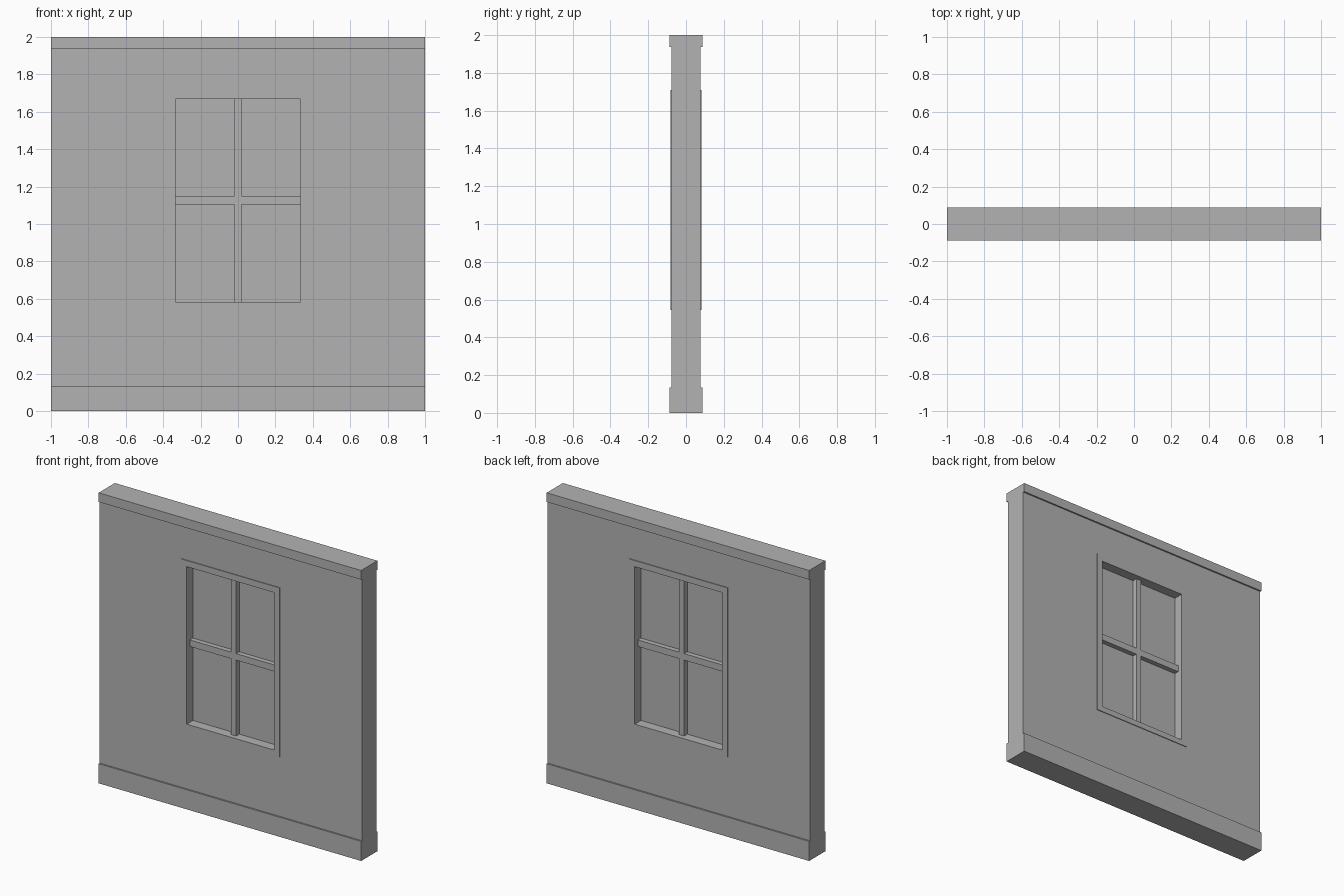
import bpy

if "Cube" in bpy.data.objects:
    bpy.data.objects.remove(bpy.data.objects["Cube"])

grey = bpy.data.materials.new("wall grey")
grey.use_nodes = True
colour = (0.45, 0.45, 0.45, 1)
grey.diffuse_color = colour
grey.node_tree.nodes["Principled BSDF"].inputs["Base Color"].default_value = colour


def box(name, x0, x1, z0, z1, half_depth):
    """Box centred on y = 0, given its x and z limits."""
    bpy.ops.mesh.primitive_cube_add(size=1, location=((x0 + x1) / 2, 0, (z0 + z1) / 2))
    ob = bpy.context.object
    ob.name = name
    ob.scale = (x1 - x0, 2 * half_depth, z1 - z0)
    bpy.ops.object.transform_apply(location=False, rotation=False, scale=True)
    ob.data.materials.append(grey)
    return ob


# Opening limits, wall limits
OX, OZ0, OZ1 = 0.333, 0.583, 1.667
BASE, CORNICE = 0.135, 1.937
WALL, FRAME, TRIM = 0.077, 0.082, 0.088


def cut_opening(ob):
    """Cut the window opening through a solid."""
    cutter = box("opening_cutter", -OX, OX, OZ0, OZ1, 0.3)
    mod = ob.modifiers.new("opening", "BOOLEAN")
    mod.operation = "DIFFERENCE"
    mod.solver = "EXACT"
    mod.object = cutter
    bpy.context.view_layer.objects.active = ob
    bpy.ops.object.modifier_apply(modifier=mod.name)
    bpy.data.objects.remove(cutter)


# Wall panel and window surround, both with the opening
cut_opening(box("wall", -1, 1, BASE, CORNICE, WALL))
cut_opening(box("window_surround", -OX - 0.042, OX + 0.042, OZ0 - 0.038, OZ1 + 0.043, FRAME))

# Base board and top trim on both faces
box("base_board", -1, 1, 0, BASE, TRIM)
box("top_trim", -1, 1, CORNICE, 2, TRIM)

# Pane and crossing glazing bars
box("window_pane", -OX, OX, OZ0, OZ1, 0.014)
box("vertical_bar", -0.02, 0.02, OZ0, OZ1, 0.048)
box("horizontal_bar", -OX, OX, 1.105, 1.15, 0.048)
